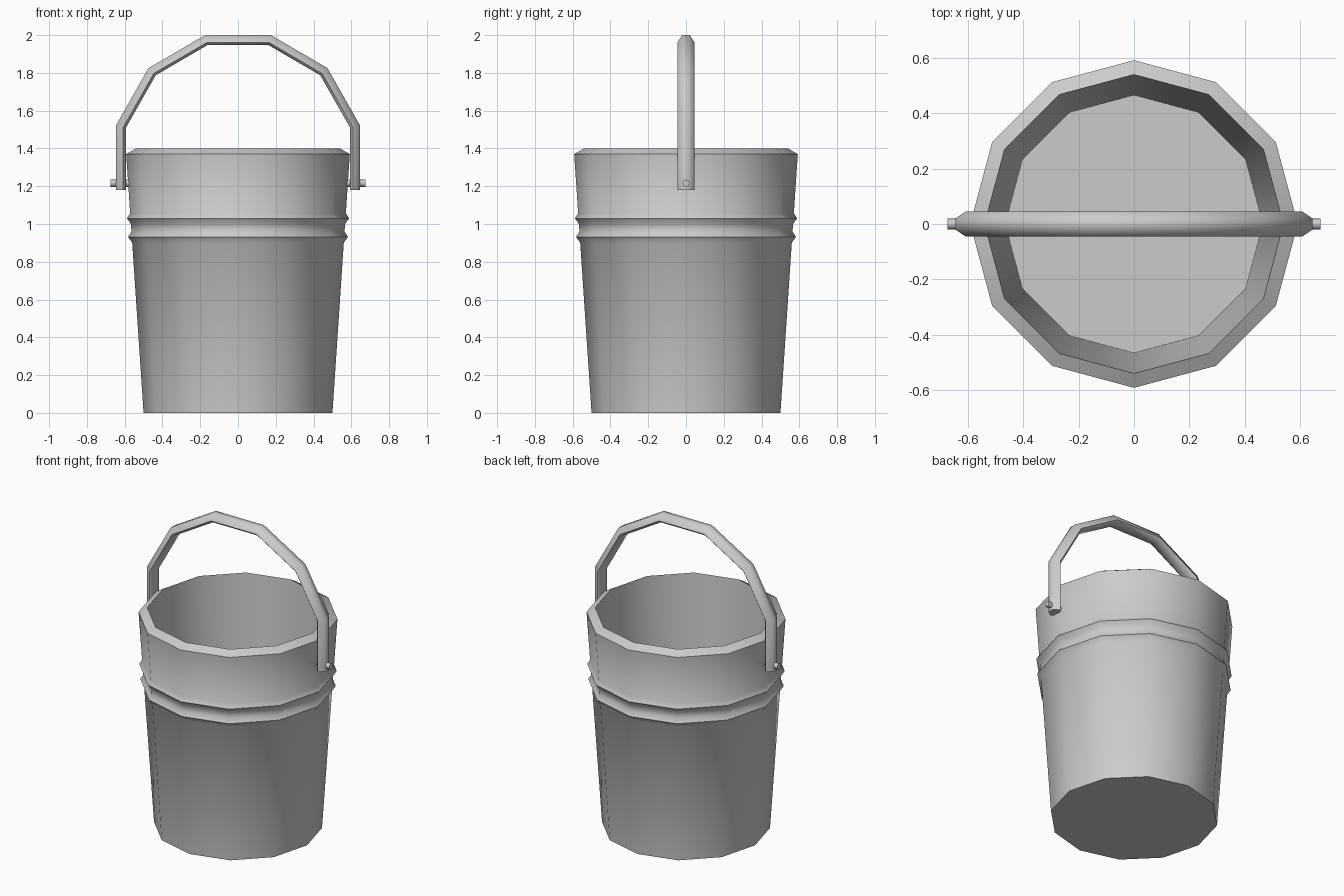
import bpy, bmesh, math
from mathutils import Vector

cube = bpy.data.objects.get("Cube")
if cube:
    bpy.data.objects.remove(cube, do_unlink=True)

metal = bpy.data.materials.new("grey metal")
metal.use_nodes = True
GREY = (0.6, 0.6, 0.6, 1)
metal.diffuse_color = GREY
metal.node_tree.nodes["Principled BSDF"].inputs["Base Color"].default_value = GREY


def loft(name, rings, angle=40):
    """Bridge equal-length closed rings and cap both ends."""
    bm = bmesh.new()
    loops = [[bm.verts.new(p) for p in ring] for ring in rings]
    n = len(rings[0])
    for a, b in zip(loops, loops[1:]):
        for i in range(n):
            j = (i + 1) % n
            bm.faces.new((a[i], a[j], b[j], b[i]))
    bm.faces.new(loops[0][::-1])
    bm.faces.new(loops[-1])
    bmesh.ops.recalc_face_normals(bm, faces=bm.faces)
    mesh = bpy.data.meshes.new(name)
    bm.to_mesh(mesh)
    bm.free()
    mesh.materials.append(metal)
    obj = bpy.data.objects.new(name, mesh)
    bpy.context.collection.objects.link(obj)
    bpy.ops.object.select_all(action='DESELECT')
    obj.select_set(True)
    bpy.context.view_layer.objects.active = obj
    bpy.ops.object.shade_smooth_by_angle(angle=math.radians(angle))
    return obj


def circle(radius, count):
    steps = [2 * math.pi * i / count for i in range(count)]
    return [(radius * math.cos(t), radius * math.sin(t)) for t in steps]


# Bucket: twelve-sided shell with two ridges, bevelled rim and inner floor
profile = [(0.50, 0), (0.56, 0.90), (0.582, 0.932), (0.564, 0.96),
           (0.567, 1.0), (0.588, 1.03), (0.571, 1.057), (0.592, 1.37),
           (0.54, 1.40), (0.466, 0.05)]
loft("bucket", [[(x, y, z) for x, y in circle(r, 12)] for r, z in profile])

# Handle: rounded strap swept along a faceted arch
half = [(0.62, 1.18), (0.62, 1.515), (0.455, 1.806), (0.167, 1.974)]
path = [Vector((x, 0, z)) for x, z in half]
path += [Vector((-x, 0, z)) for x, z in reversed(half)]
strap = [(-0.02, 0.026), (0.02, 0.026), (0.045, -0.012),
         (0.03, -0.026), (-0.03, -0.026), (-0.045, -0.012)]
rings = []
for i, p in enumerate(path):
    before = (p - path[i - 1]).normalized() if i else None
    after = (path[i + 1] - p).normalized() if i + 1 < len(path) else None
    before, after = before or after, after or before
    tangent = (before + after).normalized()
    outward = Vector((tangent.z, 0, -tangent.x)) / tangent.dot(after)
    rings.append([p + outward * d + Vector((0, y, 0)) for y, d in strap])
loft("handle", rings, 60)

# Pivot pins joining the handle to the bucket
for side, name in ((1, "left_pin"), (-1, "right_pin")):
    loft(name, [[(side * x, y, 1.216 + z) for y, z in circle(0.019, 8)]
                for x in (0.56, 0.674)], 50)
